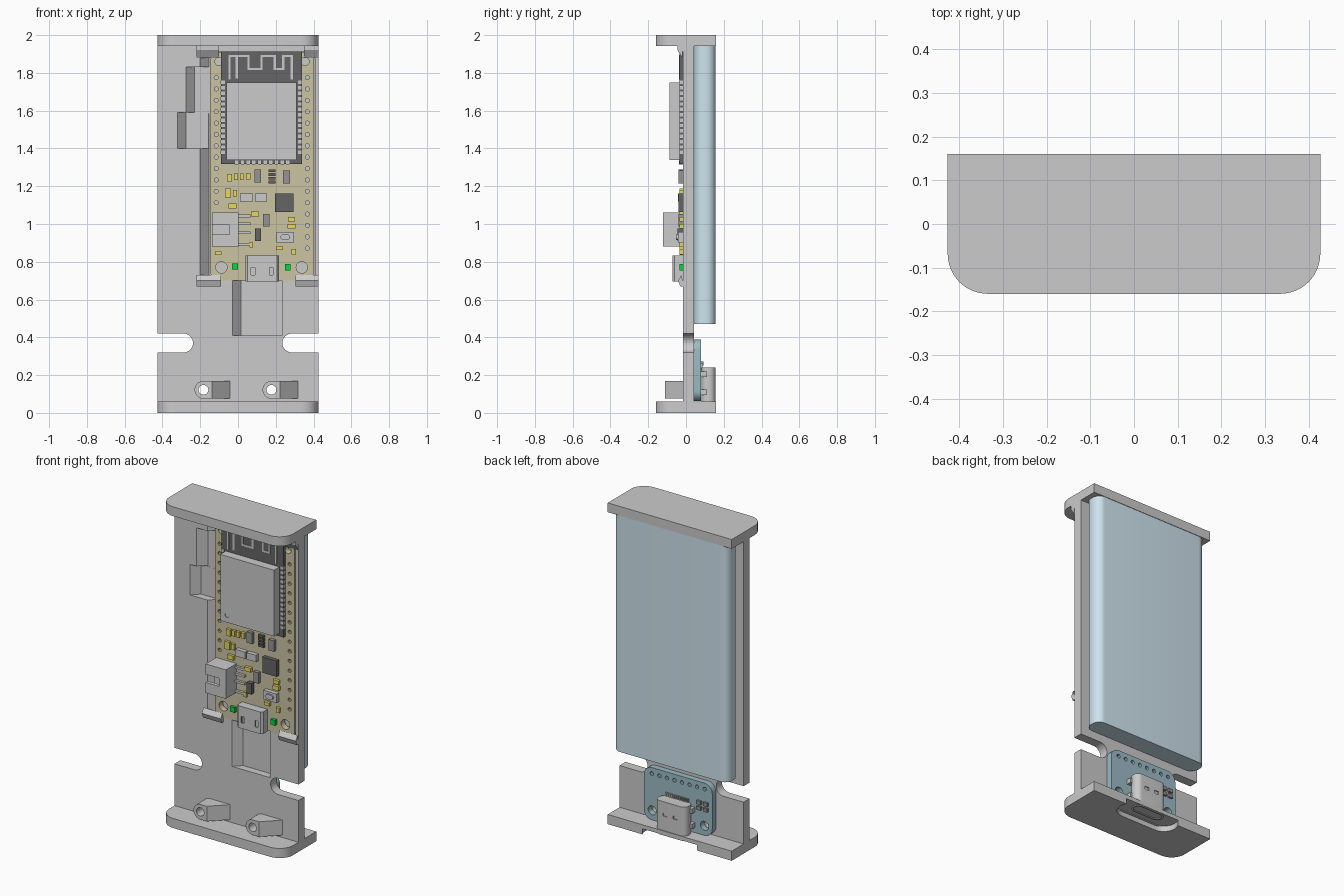
import bpy, bmesh, math
from mathutils import Vector


def mat(name, c):
    m = bpy.data.materials.new(name)
    m.diffuse_color = (*c, 1)
    return m


TAN = mat("tan_board", (0.60, 0.55, 0.36))
BLUE = mat("blue_board", (0.33, 0.50, 0.56))
CELL = mat("pale_blue", (0.62, 0.77, 0.85))
YEL = mat("yellow", (0.80, 0.68, 0.12))
DARK = mat("dark", (0.13, 0.13, 0.13))
GREEN = mat("green", (0.0, 0.7, 0.05))
LIGHT = mat("light_metal", (0.75, 0.75, 0.75))
MID = mat("mid_grey", (0.3, 0.3, 0.3))

MAP = {'z': lambda u, v, w: (u, v, w), 'y': lambda u, v, w: (u, w, v), 'x': lambda u, v, w: (w, u, v)}


def prism(name, loops, axis, a, b, m=None):
    """Extrude one or more 2D outlines along an axis from a to b."""
    if not isinstance(loops[0][0], (tuple, list)):
        loops = [loops]
    bm = bmesh.new()
    n = {'x': 0, 'y': 1, 'z': 2}[axis]
    for pts in loops:
        f = bm.faces.new([bm.verts.new(MAP[axis](u, v, a)) for u, v in pts])
        r = bmesh.ops.extrude_face_region(bm, geom=[f])
        move = Vector((0, 0, 0))
        move[n] = b - a
        bmesh.ops.translate(bm, vec=move, verts=[g for g in r['geom'] if isinstance(g, bmesh.types.BMVert)])
        if not f.is_valid or not any(l.link_loop_next for l in f.loops):
            continue
    # restore the start cap where the extrusion dropped it
    bmesh.ops.holes_fill(bm, edges=[e for e in bm.edges if e.is_boundary], sides=0)
    bmesh.ops.recalc_face_normals(bm, faces=bm.faces)
    me = bpy.data.meshes.new(name)
    bm.to_mesh(me)
    bm.free()
    ob = bpy.data.objects.new(name, me)
    bpy.context.collection.objects.link(ob)
    if m:
        me.materials.append(m)
    return ob


def rr(x0, x1, y0, y1, r=0.0, corners=(1, 1, 1, 1), seg=8):
    """Rectangle outline with optionally rounded corners (counter-clockwise from low-low)."""
    out = []
    for i, (cx, cy) in enumerate(((x0, y0), (x1, y0), (x1, y1), (x0, y1))):
        if r and corners[i]:
            sx, sy = (1 if cx == x0 else -1), (1 if cy == y0 else -1)
            for k in range(seg + 1):
                t = math.pi + i * math.pi / 2 + k * math.pi / 2 / seg
                out.append((cx + sx * r + r * math.cos(t), cy + sy * r + r * math.sin(t)))
        else:
            out.append((cx, cy))
    return out


def circ(x, y, r, n=20):
    return [(x + r * math.cos(2 * math.pi * k / n), y + r * math.sin(2 * math.pi * k / n)) for k in range(n)]


def box(name, x0, x1, y0, y1, z0, z1, m=None):
    return prism(name, rr(x0, x1, y0, y1), 'z', z0, z1, m)


def cut(ob, loops, axis, a, b):
    c = prism("cutter", loops, axis, a, b)
    c.hide_render = True
    mod = ob.modifiers.new("cut", 'BOOLEAN')
    mod.operation, mod.solver, mod.object = 'DIFFERENCE', 'EXACT', c
    bpy.context.view_layer.objects.active = ob
    bpy.ops.object.modifier_apply(modifier=mod.name)
    bpy.data.objects.remove(c)


F, B, W = -0.015, 0.043, 0.427      # plate front, plate back, half width
SCREWS = (-0.183, 0.177)

# backing plate: side slots, screw holes, pockets with sloped left walls
plate = prism("backing_plate", rr(-W, W, 0.03, 1.97), 'y', F, B)
cut(plate, [rr(-0.6, -0.238, 0.32, 0.42, 0.0499, (0, 1, 1, 0)), rr(0.235, 0.6, 0.32, 0.42, 0.0499, (1, 0, 0, 1))], 'y', -0.1, 0.1)
cut(plate, [circ(x, 0.122, 0.026) for x in SCREWS], 'y', -0.1, 0.1)
for xa, xr, z0, z1, fl in ((-0.20, 0.407, 0.70, 1.912, 0.031), (-0.275, 0, 1.585, 1.83, 0.0305),
                           (-0.32, 0, 1.40, 1.59, 0.030), (-0.03, 0.232, 0.41, 0.75, 0.0300)):
    cut(plate, [(xa - 0.01, F - 0.01), (xa + fl - F, fl), (xr, fl), (xr, F - 0.01)], 'z', z0, z1)

# end caps, lower one with the plug recess
prism("top_cap", rr(-W, W, -0.16, 0.16, 0.092, (1, 1, 0, 0)), 'z', 1.942, 2.0)
base = prism("bottom_cap", rr(-W, W, -0.16, 0.16, 0.092, (1, 1, 0, 0)), 'z', 0, 0.06)
cut(base, rr(-0.2, 0.2, 0.038, 0.198, 0.0799), 'z', -0.1, 0.035)

# screw bosses with a ramp on one side
for x in SCREWS:
    boss = prism("screw_boss", rr(x - 0.047, x + 0.045, 0.075, 0.169, 0.0469, (1, 0, 0, 1)), 'y', -0.11, F)
    cut(boss, circ(x, 0.122, 0.026), 'y', -0.2, 0.1)
    prism("boss_ramp", [(x + 0.045, -0.11), (x + 0.14, F), (x + 0.045, F)], 'z', 0.075, 0.169)

# board clips
for x0, x1 in ((-0.22, -0.09), (0.305, W)):
    prism("lower_clip", [(0, .67), (-.03, .67), (-.042, .70), (-.024, .73), (-.018, .70), (0, .699)], 'x', x0, x1)
for x0, x1 in ((-0.22, -0.10), (0.35, W)):
    prism("upper_clip", [(0, 1.945), (-.045, 1.945), (-.045, 1.92), (-.019, 1.88), (-.018, 1.913), (0, 1.913)], 'x', x0, x1)

# battery
prism("battery", rr(-0.395, 0.395, B, 0.157, 0.05), 'z', 0.47, 1.942, CELL)

# controller board with pin and mounting holes
S = -0.017
board = prism("controller_board", rr(-0.147, 0.402, 0.70, 1.91, 0.05), 'y', S, 0.02, TAN)
holes = [circ(-0.115, 1.775 - .0602 * i, 0.011, 10) for i in range(12)]
holes += [circ(0.367, 1.775 - .0602 * i, 0.011, 10) for i in range(16)]
holes += [circ(-0.088, 0.77, 0.03), circ(0.338, 0.77, 0.03), circ(-0.1, 1.86, 0.022), circ(0.355, 1.86, 0.022)]
cut(board, holes, 'y', -0.1, 0.1)

# radio module: carrier, metal can, solder pads, antenna trace
box("radio_carrier", -0.09, 0.338, -0.034, S, 1.318, 1.912, DARK)
can = box("radio_can", -0.06, 0.31, -0.088, -0.03, 1.338, 1.75)
cut(can, circ(-0.015, 1.383, 0.014), 'y', -0.2, -0.084)
pads = [rr(x, x + 0.022, 1.37 + .0285 * i, 1.388 + .0285 * i) for i in range(14) for x in (-0.092, 0.318)]
pads += [rr(-0.015 + .03 * i, 0.003 + .03 * i, 1.316, 1.335) for i in range(10)]
prism("radio_pads", pads, 'y', -0.037, S, LIGHT)
path = [(-.045, 1.77), (-.045, 1.89), (.055, 1.89), (.055, 1.82), (.125, 1.82), (.125, 1.89), (.195, 1.89),
        (.195, 1.82), (.24, 1.82), (.24, 1.89), (.285, 1.89), (.285, 1.77)]
for (xa, za), (xb, zb) in zip(path, path[1:]):
    box("antenna_trace", min(xa, xb) - .006, max(xa, xb) + .006, -0.036, -0.03, min(za, zb) - .006, max(za, zb) + .006, LIGHT)
box("antenna_feed", -.012, 0, -0.036, -0.03, 1.77, 1.89, LIGHT)


def parts(name, m, depth, items):
    for x, z, w, h in items:
        box(name, x - w / 2, x + w / 2, S - depth, S, z - h / 2, z + h / 2, m)


# small surface parts
parts("capacitor", YEL, 0.017, ((-.045, 1.245, .026, .042), (-.01, 1.25, .02, .035), (.02, 1.25, .02, .035),
      (.054, 1.253, .022, .035), (-.053, 1.163, .034, .048), (-.015, 1.163, .022, .035), (-.03, 1.095, .042, .027),
      (.09, 1.052, .042, .026), (.283, 1.025, .038, .024), (.283, .988, .042, .026), (.07, .89, .018, .03),
      (.22, .872, .036, .02), (.295, .853, .022, .03), (-.105, .845, .036, .02)))
parts("transistor", MID, 0.022, ((.105, 1.255, .036, .068), (.256, 1.248, .036, .068), (.15, 1.02, .034, .068)))
parts("resistor_array", DARK, 0.016, [(.18, 1.222 + .02 * i, .038, .014) for i in range(4)])
parts("regulator", None, 0.026, ((.045, 1.14, .068, .042), (.122, 1.14, .064, .042)))
parts("diode", DARK, 0.028, ((.107, .943, .032, .068),))
parts("chip", DARK, 0.024, ((.245, 1.113, .098, .098),))
parts("status_light", GREEN, 0.018, ((-.015, .775, .032, .032), (.264, .77, .03, .034)))
parts("button_body", LIGHT, 0.026, ((.25, .93, .092, .056),))
prism("button_cap", rr(.225, .275, .915, .945, .0145), 'y', -0.052, S, LIGHT)

# battery socket
sock = box("battery_socket", -0.138, 0.002, -0.122, S, 0.88, 1.06, LIGHT)
cut(sock, rr(-0.2, -0.015, 0.905, 1.035), 'y', -0.1, -0.04)
cut(sock, rr(-0.2, -0.045, 0.945, 0.995), 'y', -0.2, -0.04)
for z in (0.885, 0.947, 0.994, 1.035):
    box("socket_leg", 0, 0.066, -0.032, S, z, z + 0.014, LIGHT)

# micro plug socket facing down
plug = prism("micro_plug", [(.04, S), (.04, -.06), (.05, -.071), (.206, -.071), (.216, -.06), (.216, S)], 'z', 0.695, 0.832, LIGHT)
cut(plug, [(.055, -.028), (.055, -.052), (.063, -.062), (.193, -.062), (.201, -.052), (.201, -.028)], 'z', 0.6, 0.79)
cut(plug, [rr(x, x + 0.02, 0.73, 0.77) for x in (0.07, 0.166)], 'y', -0.1, -0.05)

# charging breakout board on the back
brk = prism("charge_board", rr(-0.237, 0.234, 0.062, 0.388, 0.055), 'y', B, 0.08, BLUE)
cut(brk, [circ(-0.184 + .052 * i, 0.35, 0.012, 12) for i in range(8)] + [circ(x, 0.122, 0.028) for x in SCREWS], 'y', -0.1, 0.2)
prism("charge_pins", [rr(-0.075 + .0135 * i, -0.067 + .0135 * i, 0.24, 0.262) for i in range(12)], 'y', 0.079, 0.088, LIGHT)
for x in (-0.15, -0.195):
    for z in (0.215, 0.25):
        box("charge_resistor", x - .015, x + .015, 0.08, 0.092, z, z + 0.022, MID)

# charging plug socket through the lower cap
usb = prism("charge_plug", rr(-0.106, 0.106, 0.081, 0.156, 0.034), 'z', 0.03, 0.24, LIGHT)
cut(usb, rr(-0.096, 0.096, 0.09, 0.147, 0.028), 'z', -0.1, 0.18)
cut(usb, [rr(x - .014, x + .014, 0.15, 0.17) for x in (-0.035, 0.035)], 'y', 0.15, 0.2)
box("plug_tongue", -0.07, 0.07, 0.112, 0.125, 0.045, 0.185, DARK)
for x in (-0.106, 0.106):
    for z in (0.095, 0.19):
        box("plug_tab", x - .012, x + .012, 0.07, 0.11, z, z + 0.03, LIGHT)

# smooth curved sides, keep edges sharp
for ob in bpy.context.scene.objects:
    ob.select_set(True)
bpy.context.view_layer.objects.active = plate
bpy.ops.object.shade_smooth_by_angle(angle=math.radians(30))
